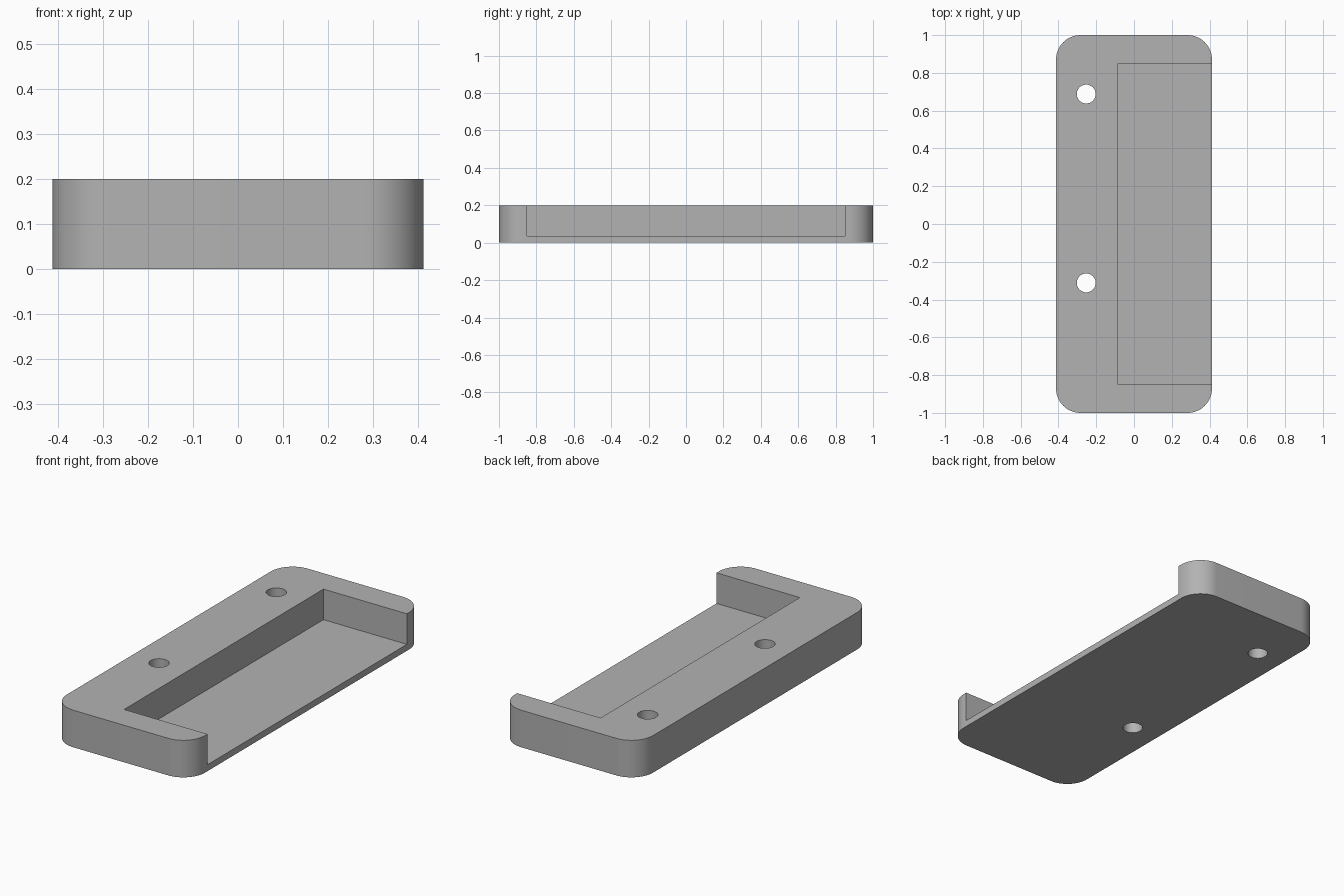
import bpy, bmesh, math
from mathutils import Matrix

HALF_X, HALF_Y, HEIGHT, RADIUS = 0.413, 1.0, 0.2, 0.13
POCKET_X, POCKET_Y, FLOOR = -0.085, 0.85, 0.035

cube = bpy.data.objects.get("Cube")
if cube:
    bpy.data.objects.remove(cube, do_unlink=True)

grey = bpy.data.materials.new("grey")
grey.use_nodes = True
colour = (0.45, 0.45, 0.45, 1)
grey.diffuse_color = colour
grey.node_tree.nodes["Principled BSDF"].inputs["Base Color"].default_value = colour


def add_object(name, bm):
    bmesh.ops.recalc_face_normals(bm, faces=bm.faces)
    mesh = bpy.data.meshes.new(name)
    bm.to_mesh(mesh)
    bm.free()
    mesh.materials.append(grey)
    obj = bpy.data.objects.new(name, mesh)
    bpy.context.collection.objects.link(obj)
    return obj


def box(name, low, high):
    bm = bmesh.new()
    size = [h - l for l, h in zip(low, high)]
    centre = [(l + h) / 2 for l, h in zip(low, high)]
    bmesh.ops.create_cube(bm, size=1, matrix=Matrix.Translation(centre) @ Matrix.Diagonal((*size, 1)))
    return add_object(name, bm)


def cylinder(name, x, y, radius):
    bm = bmesh.new()
    bmesh.ops.create_cone(bm, cap_ends=True, segments=48, radius1=radius, radius2=radius,
                          depth=1, matrix=Matrix.Translation((x, y, 0)))
    return add_object(name, bm)


# Rounded slab
bm = bmesh.new()
outline = []
for corner, (sx, sy) in enumerate([(1, 1), (-1, 1), (-1, -1), (1, -1)]):
    for step in range(17):
        a = math.pi / 2 * (corner + step / 16)
        outline.append(bm.verts.new((sx * (HALF_X - RADIUS) + RADIUS * math.cos(a),
                                     sy * (HALF_Y - RADIUS) + RADIUS * math.sin(a), 0)))
base = bm.faces.new(outline)
top = bmesh.ops.extrude_face_region(bm, geom=[base], use_keep_orig=True)["geom"]
bmesh.ops.translate(bm, vec=(0, 0, HEIGHT), verts=[v for v in top if isinstance(v, bmesh.types.BMVert)])
tray = add_object("tray", bm)

# Open-sided pocket and two through holes
cutters = [box("pocket_cutter", (POCKET_X, -POCKET_Y, FLOOR), (1, POCKET_Y, 1)),
           cylinder("back_hole_cutter", -0.253, 0.688, 0.05),
           cylinder("front_hole_cutter", -0.253, -0.312, 0.05)]
bpy.context.view_layer.objects.active = tray
tray.select_set(True)
for cutter in cutters:
    mod = tray.modifiers.new(cutter.name, "BOOLEAN")
    mod.operation, mod.solver, mod.object = "DIFFERENCE", "EXACT", cutter
    bpy.ops.object.modifier_apply(modifier=mod.name)
    bpy.data.objects.remove(cutter, do_unlink=True)

bpy.ops.object.shade_smooth_by_angle(angle=math.radians(30))
